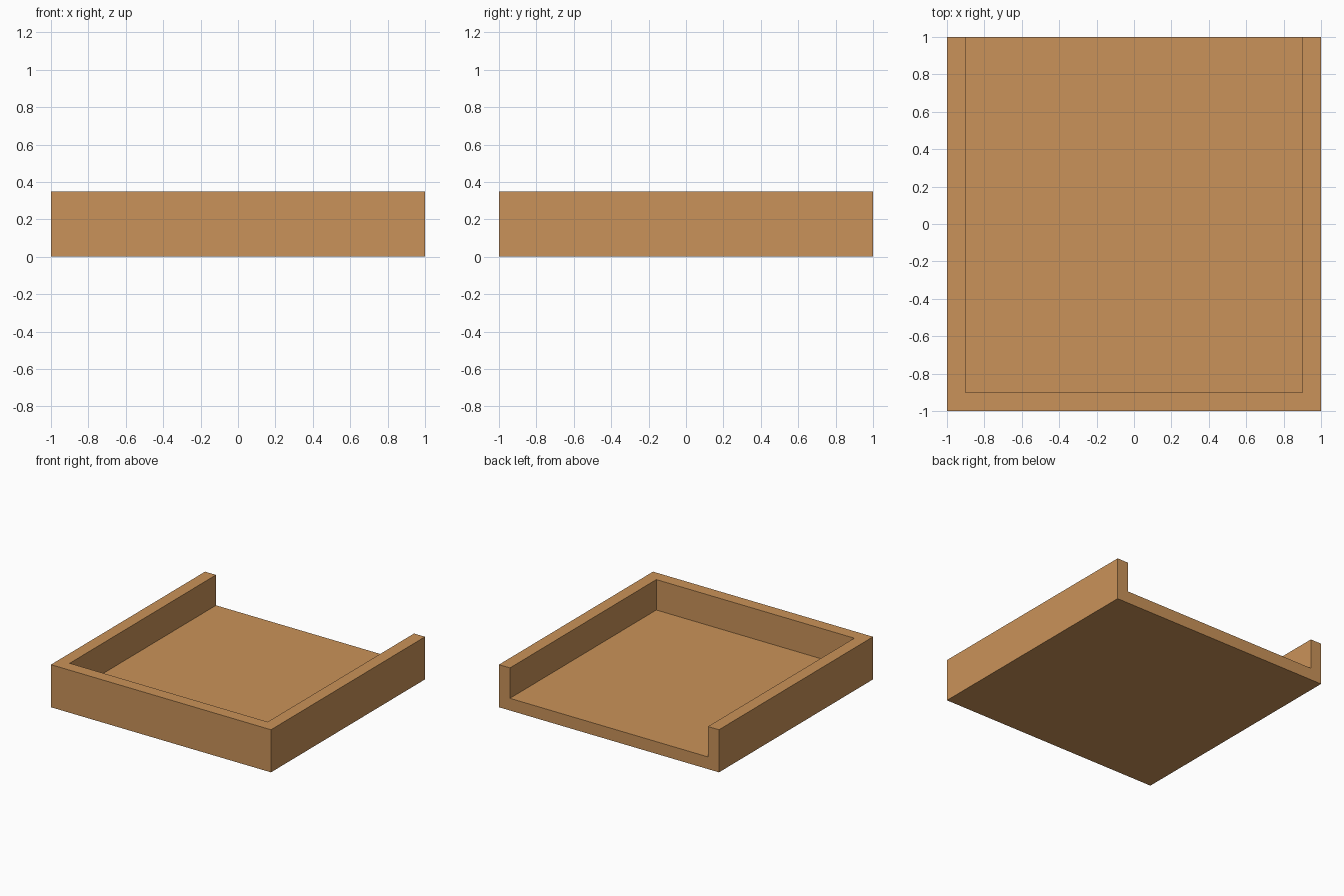
import bpy
from mathutils import Vector

default_cube = bpy.data.objects.get("Cube")
if default_cube:
    bpy.data.objects.remove(default_cube, do_unlink=True)

SIZE, HEIGHT = 2.0, 0.35
WALL = FLOOR = 0.1
HALF = SIZE / 2

# Wood colour
wood = bpy.data.materials.new("light_wood")
wood.use_nodes = True
color = (0.59, 0.29, 0.10, 1)
wood.diffuse_color = color
bsdf = next(n for n in wood.node_tree.nodes if n.type == 'BSDF_PRINCIPLED')
bsdf.inputs["Base Color"].default_value = color


def box(name, low, high):
    """Flat-shaded box between two opposite corners."""
    low, high = Vector(low), Vector(high)
    bpy.ops.mesh.primitive_cube_add(size=1, location=(low + high) / 2)
    obj = bpy.context.object
    obj.name = obj.data.name = name
    obj.scale = high - low
    bpy.ops.object.transform_apply(location=True, rotation=False, scale=True)
    obj.data.materials.append(wood)
    return obj


# Recess, open at the top and the back
inner = HALF - WALL
recess = box("recess_cutter", (-inner, -inner, FLOOR), (inner, HALF + WALL, HEIGHT + WALL))
recess.hide_render = True

# Tray: floor with a front wall and two side walls
tray = box("open_backed_tray", (-HALF, -HALF, 0), (HALF, HALF, HEIGHT))
cut = tray.modifiers.new("recess", 'BOOLEAN')
cut.operation = 'DIFFERENCE'
cut.solver = 'EXACT'
cut.object = recess
bpy.ops.object.modifier_apply(modifier=cut.name)
bpy.data.objects.remove(recess, do_unlink=True)
